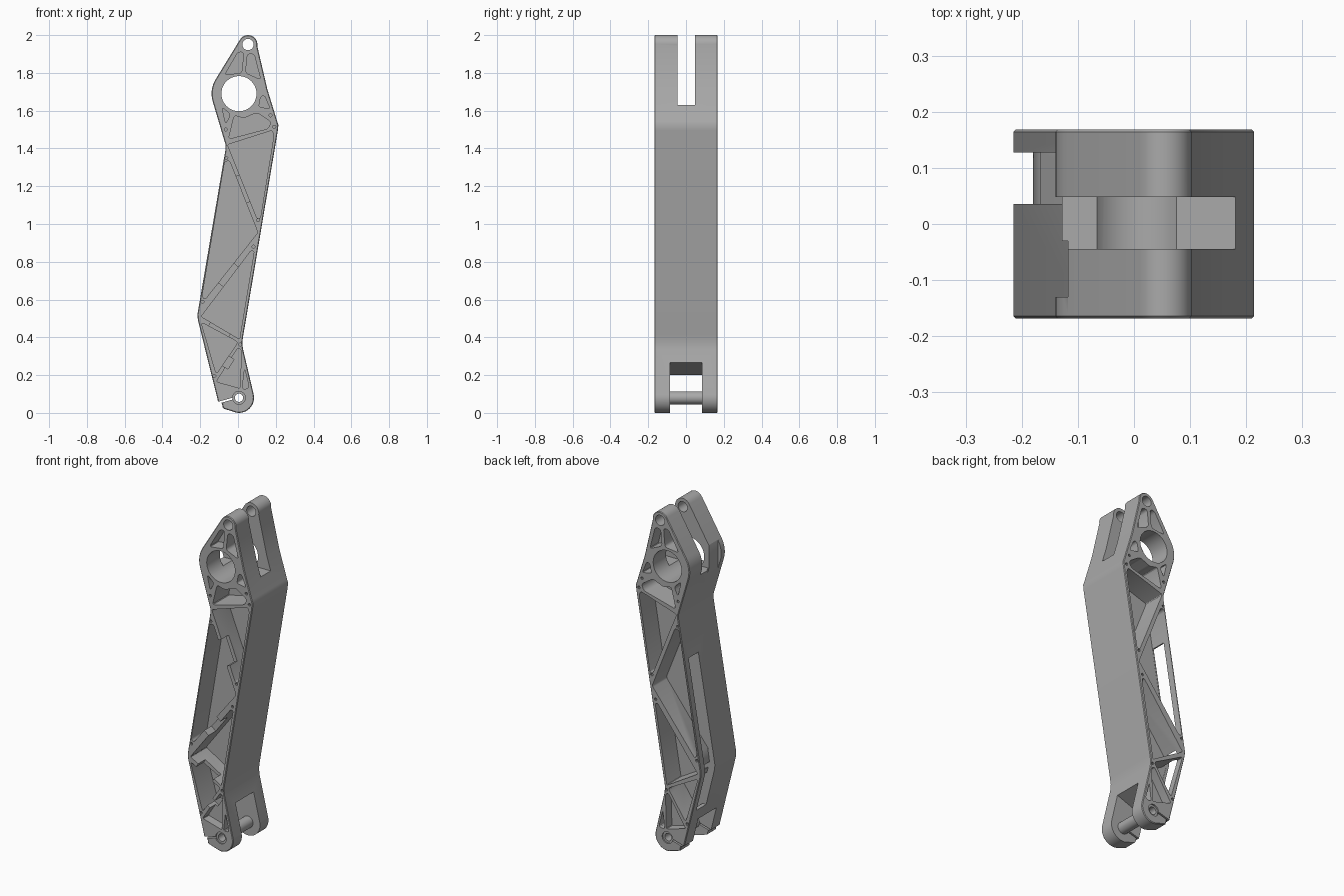
import bpy, bmesh
from math import sin, cos, radians, atan2
from mathutils import Vector

cube = bpy.data.objects.get("Cube")
if cube:
    bpy.data.objects.remove(cube, do_unlink=True)

metal = bpy.data.materials.new("grey_metal")
metal.use_nodes = True
GREY = (0.4, 0.4, 0.4, 1)
metal.diffuse_color = GREY
metal.node_tree.nodes["Principled BSDF"].inputs["Base Color"].default_value = GREY
HALF = 0.168


def arc(cx, cz, r, a0, a1, n):
    steps = [radians(a0 + (a1 - a0) * i / n) for i in range(n + 1)]
    return [(cx + r * cos(a), cz + r * sin(a)) for a in steps]


def circle(cx, cz, r, n=32):
    return arc(cx, cz, r, 0, 360, n)[:-1]


def add_prism(bm, pts, y0, y1, rounding=0):
    """Extrude an x-z profile along y, optionally rounding its corners."""
    part = bmesh.new()
    part.faces.new([part.verts.new((x, y0, z)) for x, z in pts])
    if rounding:
        bmesh.ops.bevel(part, geom=part.verts[:], offset=rounding, segments=3,
                        profile=0.5, affect='VERTICES', clamp_overlap=True)
    ext = bmesh.ops.extrude_face_region(part, geom=part.faces[:], use_keep_orig=True)
    moved = [v for v in ext["geom"] if isinstance(v, bmesh.types.BMVert)]
    bmesh.ops.translate(part, verts=moved, vec=(0, y1 - y0, 0))
    bmesh.ops.recalc_face_normals(part, faces=part.faces[:])
    mesh = bpy.data.meshes.new("part")
    part.to_mesh(mesh)
    part.free()
    bm.from_mesh(mesh)
    bpy.data.meshes.remove(mesh)


def make_object(name, bm):
    mesh = bpy.data.meshes.new(name)
    bm.to_mesh(mesh)
    bm.free()
    mesh.materials.append(metal)
    obj = bpy.data.objects.new(name, mesh)
    bpy.context.collection.objects.link(obj)
    return obj


def apply_modifier(obj, kind, **settings):
    mod = obj.modifiers.new(kind.title(), kind)
    for key, value in settings.items():
        setattr(mod, key, value)
    bpy.context.view_layer.objects.active = obj
    bpy.ops.object.modifier_apply(modifier=mod.name)


def cut(obj, bm):
    cutter = make_object("cutter", bm)
    cutter.hide_render = True
    apply_modifier(obj, 'BOOLEAN', operation='DIFFERENCE', solver='EXACT', object=cutter)
    bpy.data.objects.remove(cutter, do_unlink=True)


def shade(obj):
    bpy.ops.object.select_all(action='DESELECT')
    obj.select_set(True)
    bpy.context.view_layer.objects.active = obj
    bpy.ops.object.shade_smooth_by_angle(angle=radians(30))


# Leg body outline, clockwise from the upper eye
outline = (arc(0.053, 1.95, 0.05, 150, -10, 12)
           + [(0.155, 1.715), (0.207, 1.545), (0.214, 1.525), (0.211, 1.495)]
           + [(0.028, 0.41), (0.023, 0.375), (0.026, 0.34)]
           + arc(0.005, 0.08, 0.08, 12, -100, 12)
           + [(-0.08, 0.024), (-0.085, 0.05), (-0.105, 0.058)]
           + [(-0.212, 0.49), (-0.215, 0.52), (-0.067, 1.39), (-0.066, 1.42)]
           + arc(0.005, 1.69, 0.145, 197, 148, 8))
bm = bmesh.new()
add_prism(bm, outline, -HALF, HALF)
leg = make_object("leg_body", bm)
apply_modifier(leg, 'BEVEL', width=0.004, segments=1, limit_method='ANGLE',
               angle_limit=radians(60))

# Weight-saving pockets on both faces, round bores and small bolt holes
deep = [
    [(-0.02, 1.575), (0.03, 1.56), (0.10, 1.59), (0.175, 1.54), (0.16, 1.505), (-0.05, 1.45)],
    [(-0.055, 1.42), (0.18, 1.495), (0.19, 1.47), (0.118, 1.03), (0.10, 1.03)],
    [(-0.07, 1.33), (-0.045, 1.335), (0.105, 0.955), (-0.175, 0.60), (-0.19, 0.615)],
    [(0.07, 0.86), (0.085, 0.855), (0.008, 0.39), (-0.195, 0.51)],
    [(-0.195, 0.48), (0.0, 0.375), (-0.115, 0.205)],
]
upper = [
    [(0.0, 1.91), (0.03, 1.91), (0.02, 1.80), (-0.07, 1.79)],
    [(0.05, 1.90), (0.085, 1.90), (0.12, 1.765), (0.04, 1.80)],
    [(-0.085, 1.62), (-0.04, 1.58), (-0.065, 1.53)],
    [(0.12, 1.675), (0.14, 1.68), (0.17, 1.61), (0.11, 1.62)],
]
lower = [
    [(0.0, 0.345), (0.017, 0.335), (0.012, 0.13), (-0.115, 0.165)],
    [(0.035, 0.235), (0.06, 0.13), (0.022, 0.125)],
]
bolts = [(-0.065, 1.50), (0.172, 1.575), (0.192, 1.515), (-0.062, 1.35), (0.107, 1.02),
         (0.082, 0.88), (-0.188, 0.588), (0.012, 0.362), (-0.125, 0.195)]
bm = bmesh.new()
for side in (-1, 1):
    face = side * 0.2
    floors = ((deep, -0.02 if side < 0 else 0.035), (upper, side * 0.09), (lower, side * 0.115))
    for group, floor in floors:
        for pts in group:
            add_prism(bm, pts, face, floor, 0.014)
    for x, z in bolts:
        add_prism(bm, circle(x, z, 0.008, 10), face, side * 0.14)
for x, z, r in ((0.053, 1.95, 0.03), (0.005, 1.69, 0.093), (0.005, 0.08, 0.034)):
    add_prism(bm, circle(x, z, r, 40), -0.3, 0.3)
cut(leg, bm)

# Fork slots, side-wall slot, side recess and clamp slit
bm = bmesh.new()
add_prism(bm, [(-0.3, 1.63), (0.3, 1.63), (0.3, 2.1), (-0.3, 2.1)], -0.045, 0.048)
add_prism(bm, [(-0.3, 0.14), (-0.3, -0.1), (0.3, -0.1), (0.3, 0.363)], -0.085, 0.085)
cut(leg, bm)
bm = bmesh.new()
add_prism(bm, [(-0.3, 1.16), (-0.08, 1.16), (-0.18, 0.53), (-0.115, 0.27), (-0.3, 0.27)],
          0.036, 0.127)
add_prism(bm, [(-0.3, 1.57), (-0.118, 1.57), (-0.118, 1.8), (-0.3, 1.8)], -0.13, -0.03)
add_prism(bm, [(-0.2, 0.022), (-0.2, 0.032), (-0.02, 0.083), (-0.02, 0.073)], -0.3, 0.3)

# Notches lowering the middle of each diagonal rib on the front
ribs = [((-0.06, 1.38), (0.11, 0.99), 0.15), ((0.09, 0.90), (-0.19, 0.56), 0.13),
        ((-0.205, 0.50), (0.01, 0.383), 0.12), ((0.0, 0.36), (-0.115, 0.18), 0.06)]
for a, b, length in ribs:
    a, b = Vector(a), Vector(b)
    along = (b - a).normalized() * length / 2
    across = Vector((-along.y, along.x)).normalized() * 0.024
    mid = (a + b) / 2
    add_prism(bm, [mid - along - across, mid + along - across,
                   mid + along + across, mid - along + across], -0.2, -0.1)
cut(leg, bm)
shade(leg)

# Hollow axle pin through the lower fork
bm = bmesh.new()
add_prism(bm, circle(0.005, 0.08, 0.0345), -0.16, 0.16)
pin = make_object("axle_pin", bm)
bm = bmesh.new()
add_prism(bm, circle(0.005, 0.08, 0.022), -0.3, 0.3)
cut(pin, bm)
shade(pin)
